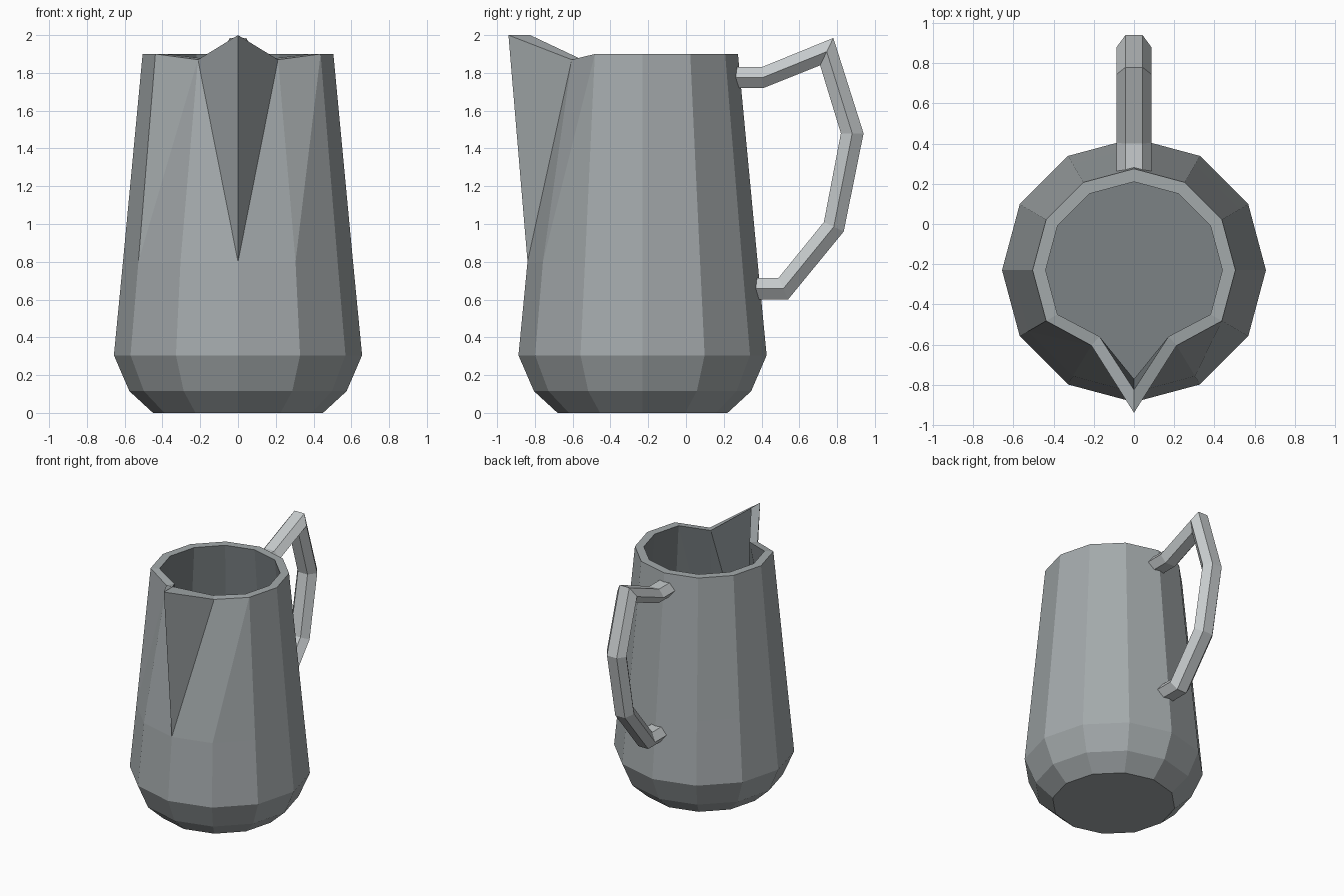
import bpy, bmesh, math
from mathutils import Vector

if "Cube" in bpy.data.objects:
    bpy.data.objects.remove(bpy.data.objects["Cube"])

N = 12
CY = -0.23  # centre of the jug body


def material(name, rgb):
    m = bpy.data.materials.new(name)
    m.diffuse_color = (*rgb, 1)
    m.use_nodes = True
    m.node_tree.nodes["Principled BSDF"].inputs["Base Color"].default_value = m.diffuse_color
    return m


glaze = material("dark_grey", (0.37, 0.40, 0.41))
inside = material("inside_grey", (0.20, 0.225, 0.235))
light = material("light_grey", (0.57, 0.60, 0.61))


def finish(bm, name, mats):
    bmesh.ops.recalc_face_normals(bm, faces=bm.faces)
    me = bpy.data.meshes.new(name)
    bm.to_mesh(me)
    bm.free()
    for m in mats:
        me.materials.append(m)
    ob = bpy.data.objects.new(name, me)
    bpy.context.collection.objects.link(ob)
    return ob


def ring(r, z):
    # vertex 0 points to the front (-y)
    return [Vector((r * math.sin(i * math.tau / N), CY - r * math.cos(i * math.tau / N), z))
            for i in range(N)]


def lip_ring(r, tip, side):
    # rim loop with the front vertex pulled out to a spout and its neighbours pinched in
    pts = ring(r, 1.9)
    pts[0] = Vector(tip)
    pts[1] = Vector(side)
    pts[-1] = Vector((-side[0], side[1], side[2]))
    return pts


# Jug body: outer wall, rim with spout, inner wall and floor
loops = [ring(0.45, 0), ring(0.575, 0.115), ring(0.657, 0.305), ring(0.609, 0.8),
         lip_ring(0.505, (0, -0.94, 2.0), (0.212, -0.605, 1.87)),
         lip_ring(0.44, (0, -0.825, 2.0), (0.172, -0.56, 1.875)),
         ring(0.542, 0.8), ring(0.587, 0.32)]
bm = bmesh.new()
rows = [[bm.verts.new(p) for p in l] for l in loops]
for k, (a, b) in enumerate(zip(rows, rows[1:])):
    for i in range(N):
        j = (i + 1) % N
        if k in (3, 5) and i in (0, 1, N - 1, N - 2):
            # folded triangles around the spout
            lo, hi = (a, b) if k == 3 else (b, a)
            n, f = (j, i) if i == N - 1 else (i, j)
            fs = [bm.faces.new((lo[n], hi[f], hi[n])), bm.faces.new((lo[n], lo[f], hi[f]))]
        else:
            fs = [bm.faces.new((a[i], a[j], b[j], b[i]))]
        for face in fs:
            face.material_index = int(k > 4)
bm.faces.new(rows[0])
bm.faces.new(rows[-1]).material_index = 1
finish(bm, "jug_body", [glaze, inside])

# Handle: hexagonal bar, given by its outer and inner edge as (y, z) pairs
outer = [(0.265, 1.83), (0.40, 1.83), (0.78, 1.985), (0.94, 1.48),
         (0.835, 0.96), (0.54, 0.6), (0.37, 0.6)]
inner = [(0.265, 1.72), (0.41, 1.72), (0.71, 1.84), (0.82, 1.48),
         (0.73, 1.01), (0.49, 0.715), (0.37, 0.715)]
bm = bmesh.new()
rows = []
for (oy, oz), (iy, iz) in zip(outer, inner):
    my, mz = (oy + iy) / 2, (oz + iz) / 2
    sec = [(-0.043, oy, oz), (0.043, oy, oz), (0.087, my, mz),
           (0.043, iy, iz), (-0.043, iy, iz), (-0.087, my, mz)]
    rows.append([bm.verts.new(p) for p in sec])
for a, b in zip(rows, rows[1:]):
    for i in range(6):
        j = (i + 1) % 6
        bm.faces.new((a[i], a[j], b[j], b[i]))
bm.faces.new(rows[0])
bm.faces.new(rows[-1])
finish(bm, "handle", [light])
